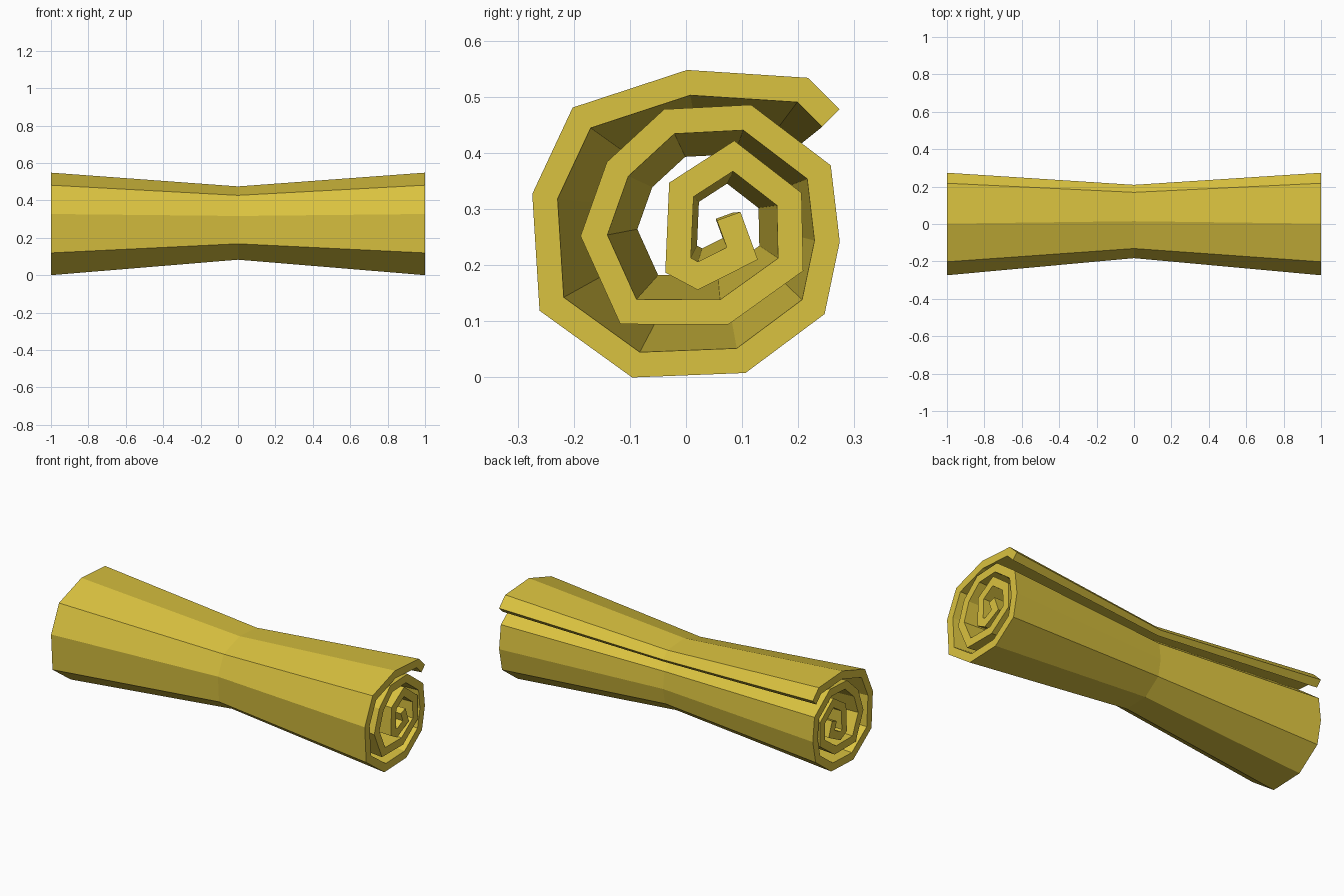
import bpy, bmesh
from mathutils import Vector

if "Cube" in bpy.data.objects:
    bpy.data.objects.remove(bpy.data.objects["Cube"])

THICK = 0.0445
WAIST = 0.715                      # profile scale at mid length
CENTRE = Vector((0.047, 0.29))     # point the waist shrinks towards

# Outer edge of the rolled sheet at its ends (y, z), from free edge to core
outer = [Vector(p) for p in [
    (.274, .478), (.218, .534), (.002, .548), (-.202, .481), (-.274, .327),
    (-.261, .119), (-.096, .0), (.106, .008), (.247, .113), (.274, .242),
    (.258, .378), (.116, .486), (-.039, .478), (-.141, .384), (-.188, .252),
    (-.117, .095), (.075, .094), (.209, .190), (.206, .329), (.086, .422),
    (-.030, .347), (-.037, .187), (.021, .156), (.128, .210), (.097, .295)]]


def left_normal(a, b):
    d = (b - a).normalized()
    return Vector((-d.y, d.x))


# Inner edge: mitred offset of the outer edge
inner = []
for i, p in enumerate(outer):
    ns = []
    if i > 0:
        ns.append(left_normal(outer[i - 1], p))
    if i < len(outer) - 1:
        ns.append(left_normal(p, outer[i + 1]))
    m = (ns[0] + ns[-1]).normalized()
    inner.append(p + m * THICK / m.dot(ns[0]))

# Loft the spiral along x with a narrow waist
bm = bmesh.new()
loop = outer + inner[::-1]
n, half = len(loop), len(outer)
rings = []
for x, s in ((-1, 1), (0, WAIST), (1, 1)):
    pts = [CENTRE + (p - CENTRE) * s for p in loop]
    rings.append([bm.verts.new((x, p.x, p.y)) for p in pts])
for a, b in zip(rings, rings[1:]):
    for i in range(n):
        j = (i + 1) % n
        bm.faces.new((a[i], a[j], b[j], b[i]))
# End faces, one quad per spiral segment
for r in (rings[0], rings[-1]):
    for i in range(half - 1):
        bm.faces.new((r[i], r[i + 1], r[n - 2 - i], r[n - 1 - i]))
bmesh.ops.recalc_face_normals(bm, faces=bm.faces)

mesh = bpy.data.meshes.new("rolled_sheet")
bm.to_mesh(mesh)
bm.free()
roll = bpy.data.objects.new("rolled_sheet", mesh)
bpy.context.collection.objects.link(roll)

mat = bpy.data.materials.new("straw_yellow")
mat.diffuse_color = (0.70, 0.54, 0.05, 1)
mat.use_nodes = True
mat.node_tree.nodes["Principled BSDF"].inputs["Base Color"].default_value = mat.diffuse_color
mesh.materials.append(mat)
